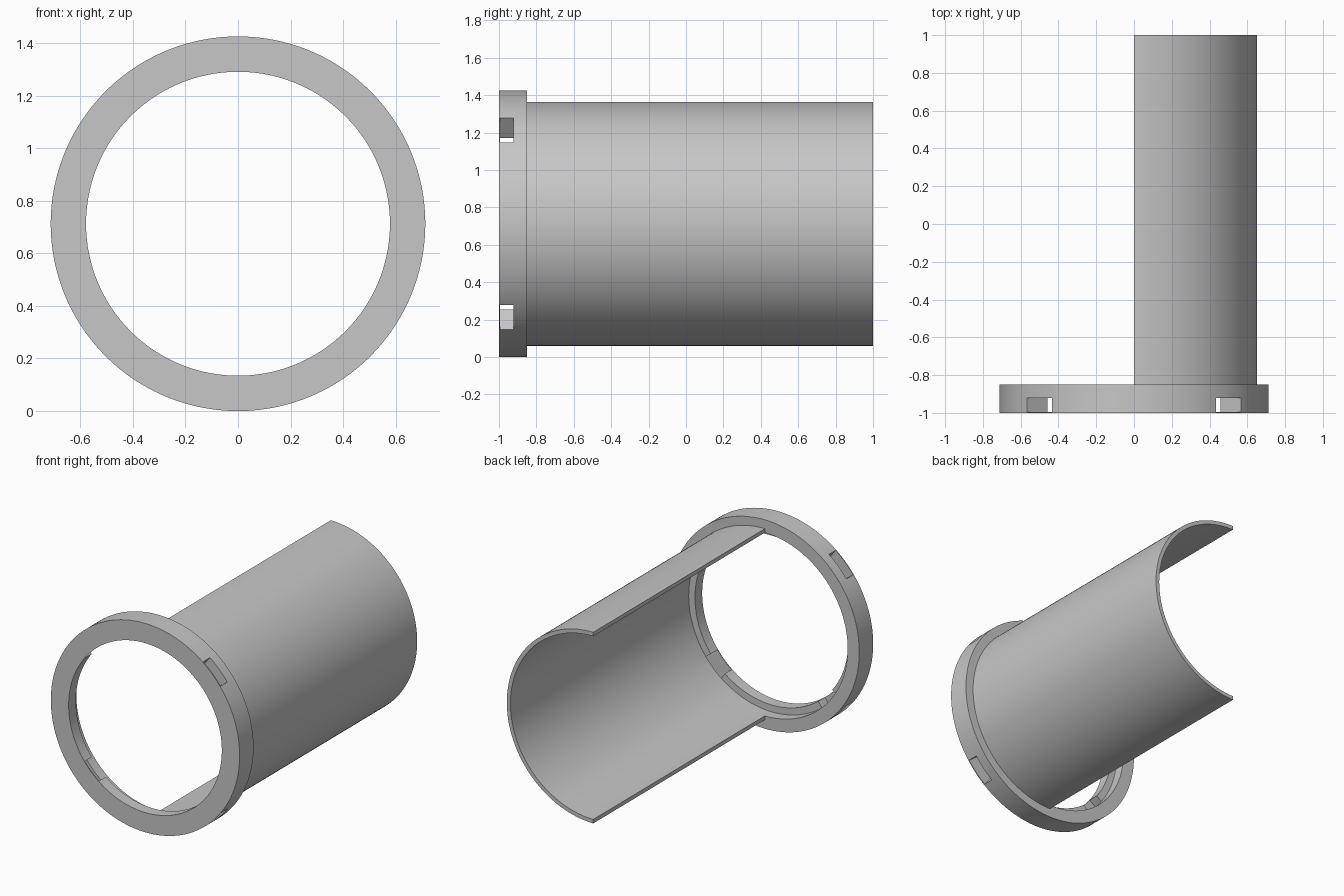
import bpy
import bmesh
import math

cube = bpy.data.objects.get("Cube")
if cube:
    bpy.data.objects.remove(cube, do_unlink=True)

# Main sizes
RING_R, BORE_R = 0.7125, 0.578
TUBE_R, TUBE_INNER_R = 0.652, 0.625
CENTRE_Z = RING_R
STEP = 1.5            # degrees per segment

grey = bpy.data.materials.new("plain grey")
grey.use_nodes = True
colour = (0.57, 0.57, 0.57, 1)
grey.diffuse_color = colour
grey.node_tree.nodes["Principled BSDF"].inputs["Base Color"].default_value = colour


def round_part(name, radii, ys, start, sweep, is_solid):
    """Skin a solid made of arc cells about the y axis.
    is_solid(angle, radial_index, depth_index) says which cells are filled."""
    count = round(sweep / STEP)
    closed = sweep == 360
    bm = bmesh.new()
    verts = {}

    def vert(a, r, d):
        a = a % count if closed else a
        if (a, r, d) not in verts:
            t = math.radians(start + a * STEP)
            verts[a, r, d] = bm.verts.new((radii[r] * math.cos(t), ys[d],
                                           CENTRE_Z + radii[r] * math.sin(t)))
        return verts[a, r, d]

    def filled(a, r, d):
        if closed:
            a %= count
        inside = (0 <= a < count and 0 <= r < len(radii) - 1
                  and 0 <= d < len(ys) - 1)
        return inside and is_solid(start + (a + 0.5) * STEP, r, d)

    # Add a face wherever a filled cell meets an empty one
    for a in range(count):
        for r in range(len(radii) - 1):
            for d in range(len(ys) - 1):
                if not filled(a, r, d):
                    continue
                for axis in range(3):
                    for side in (0, 1):
                        near = [a, r, d]
                        near[axis] += 2 * side - 1
                        if filled(*near):
                            continue
                        corners = []
                        for u, v in ((0, 0), (1, 0), (1, 1), (0, 1)):
                            p = [a, r, d]
                            p[axis] += side
                            p[(axis + 1) % 3] += u
                            p[(axis + 2) % 3] += v
                            corners.append(vert(*p))
                        bm.faces.new(corners if side else corners[::-1])
    bmesh.ops.recalc_face_normals(bm, faces=bm.faces)
    mesh = bpy.data.meshes.new(name)
    bm.to_mesh(mesh)
    bm.free()
    mesh.materials.append(grey)
    obj = bpy.data.objects.new(name, mesh)
    bpy.context.collection.objects.link(obj)
    bpy.ops.object.select_all(action="DESELECT")
    obj.select_set(True)
    bpy.context.view_layer.objects.active = obj
    bpy.ops.object.shade_smooth_by_angle(angle=math.radians(30))
    return obj


# Collar: front lip, wider bore behind it, four radial slots on the diagonals
def collar_solid(angle, radial, depth):
    in_slot = depth == 1 and abs(angle % 90 - 45) < 7.5
    in_counterbore = depth == 2 and radial == 0
    return not (in_slot or in_counterbore)


round_part("collar_ring", [BORE_R, TUBE_INNER_R, RING_R],
           [-1, -0.994, -0.922, -0.85], 0, 360, collar_solid)

# Half tube running back from the collar on the +x side
round_part("half_tube", [TUBE_INNER_R, TUBE_R], [-0.85, 1], -90, 180,
           lambda angle, radial, depth: True)
